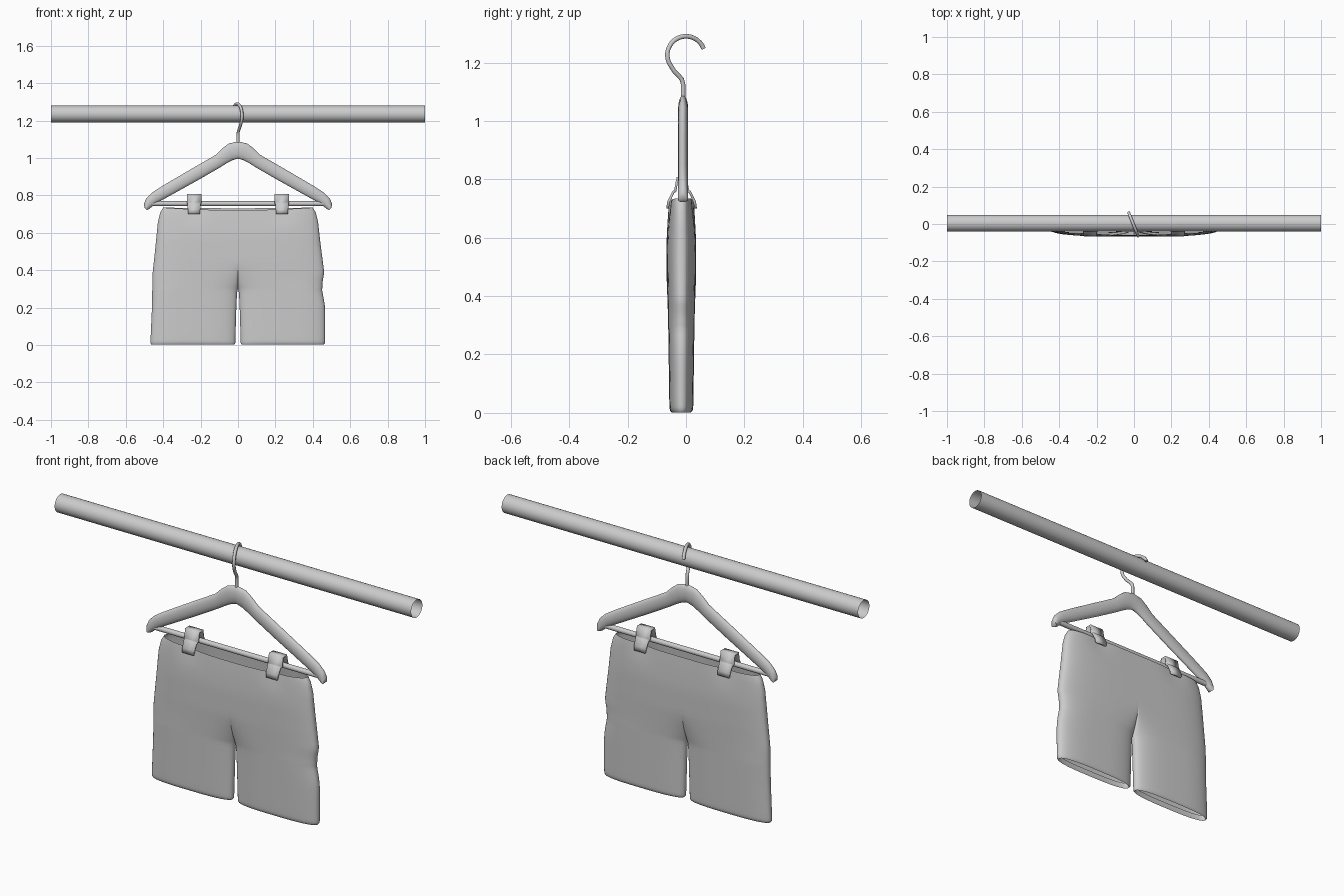
import bpy, bmesh, math
from mathutils import Vector

if "Cube" in bpy.data.objects:
    bpy.data.objects.remove(bpy.data.objects["Cube"])

YC = -0.01  # plane of the hanger


def lerp_table(table, v):
    """Piecewise-linear lookup in [(key, value), ...] with rising keys."""
    if v <= table[0][0]:
        return table[0][1]
    for (a, p), (b, q) in zip(table, table[1:]):
        if v <= b:
            return p + (q - p) * (v - a) / (b - a)
    return table[-1][1]


def finish(name, bm, merge=True, angle=40):
    if merge:
        bmesh.ops.remove_doubles(bm, verts=bm.verts, dist=0.0004)
    bmesh.ops.recalc_face_normals(bm, faces=bm.faces)
    me = bpy.data.meshes.new(name)
    bm.to_mesh(me)
    bm.free()
    ob = bpy.data.objects.new(name, me)
    bpy.context.collection.objects.link(ob)
    bpy.ops.object.select_all(action='DESELECT')
    ob.select_set(True)
    bpy.context.view_layer.objects.active = ob
    bpy.ops.object.shade_smooth_by_angle(angle=math.radians(angle))
    return ob


def loft(bm, rings, closed=True):
    rows = [[bm.verts.new(p) for p in r] for r in rings]
    for a, b in zip(rows, rows[1:]):
        n = len(a)
        for i in range(n if closed else n - 1):
            j = (i + 1) % n
            bm.faces.new((a[i], a[j], b[j], b[i]))
    return rows


# closet rod: open-ended tube
def ring_x(x, r, y, z, n=32):
    return [(x, y + r * math.cos(2 * math.pi * i / n), z + r * math.sin(2 * math.pi * i / n))
            for i in range(n)]


bm = bmesh.new()
loft(bm, [ring_x(-1, 0.045, 0.004, 1.235), ring_x(1, 0.045, 0.004, 1.235)])
finish("rod", bm)

# crossbar of the hanger
bm = bmesh.new()
for row in loft(bm, [ring_x(-0.47, 0.013, YC, 0.756, 16), ring_x(0.47, 0.013, YC, 0.756, 16)]):
    bm.faces.new(row)
finish("crossbar", bm)

# hanger body: elliptical sections between upper and lower outline points
pairs = [((0, 1.088), (0, 0.997)), ((0.05, 1.077), (0.03, 0.988)), ((0.085, 1.050), (0.06, 0.972)),
         ((0.12, 1.016), (0.10, 0.947)), ((0.25, 0.941), (0.22, 0.878)), ((0.40, 0.853), (0.375, 0.792)),
         ((0.46, 0.815), (0.43, 0.762)), ((0.49, 0.785), (0.455, 0.744)), ((0.503, 0.755), (0.475, 0.727)),
         ((0.50, 0.735), (0.487, 0.722))]
stations = [((-a, b), (-c, d)) for (a, b), (c, d) in reversed(pairs[1:])] + pairs
rings = []
for (ux, uz), (lx, lz) in stations:
    m = Vector(((ux + lx) / 2, YC, (uz + lz) / 2))
    h = Vector(((ux - lx) / 2, 0, (uz - lz) / 2))
    rings.append([m + h * math.cos(t) + Vector((0, 0.017 * math.sin(t), 0))
                  for t in (2 * math.pi * i / 20 for i in range(20))])
bm = bmesh.new()
rows = loft(bm, rings)
bm.faces.new(rows[0])
bm.faces.new(rows[-1])
finish("hanger_body", bm, False, 60)

# wire hook: stem, bend, then an arc, turned slightly about z
path = [(YC, 1.07), (YC, 1.10), (YC, 1.125), (-0.014, 1.142), (-0.026, 1.156), (-0.040, 1.170)]
for i in range(19):
    t = math.radians(218 - i * (218 - 20) / 18)
    path.append((0.064 * math.cos(t), 1.226 + 0.064 * math.sin(t)))
cu = bpy.data.curves.new("hook", 'CURVE')
cu.dimensions = '3D'
cu.bevel_depth = 0.008
cu.bevel_resolution = 3
cu.use_fill_caps = True
sp = cu.splines.new('POLY')
sp.points.add(len(path) - 1)
for p, (y, z) in zip(sp.points, path):
    p.co = (-0.4 * (y - YC), y, z, 1)
sp.use_smooth = True
bpy.context.collection.objects.link(bpy.data.objects.new("hook", cu))

# clips: folded strips straddling the crossbar
half = [(0.048, 0.700, 0.031), (0.045, 0.722, 0.033), (0.028, 0.757, 0.036),
        (0.022, 0.760, 0.039), (0.014, 0.805, 0.039)]
strip = [(-d, z, w) for d, z, w in half] + list(reversed(half))
for side, label in ((-1, "left"), (1, "right")):
    bm = bmesh.new()
    loft(bm, [[(side * 0.235 - w, YC - 0.005 + d, z), (side * 0.235 + w, YC - 0.005 + d, z)]
              for d, z, w in strip], closed=False)
    ob = finish(label + "_clip", bm, True, 20)
    mod = ob.modifiers.new("thickness", 'SOLIDIFY')
    mod.thickness = 0.009
    mod.offset = 0

# shorts: flattened waist tube that pinches into two open legs
CROTCH = 0.30
width = {1: [(0, 0.462), (0.02, 0.466), (0.20, 0.466), (0.25, 0.458), (0.29, 0.450), (0.34, 0.452),
             (0.385, 0.461), (0.45, 0.453), (0.55, 0.440), (0.66, 0.428), (0.71, 0.415), (0.735, 0.400)],
         -1: [(0, 0.467), (0.02, 0.468), (0.20, 0.460), (0.38, 0.457), (0.50, 0.444),
              (0.66, 0.428), (0.71, 0.415), (0.735, 0.400)]}
thick = [(0, 0.037), (0.02, 0.041), (0.30, 0.045), (0.45, 0.050), (0.58, 0.051), (0.68, 0.046), (0.735, 0.042)]
levels = [0.735, 0.725, 0.71, 0.69] + [0.66 - 0.03 * i for i in range(7)] + \
         [0.45 - 0.02 * i for i in range(7)] + [0.32, 0.31, CROTCH, 0.29, 0.27, 0.24, 0.21, 0.18] + \
         [0.15, 0.12, 0.09, 0.06, 0.03, 0.018, 0.008]
N = 24


def section(side, z, shrink=0.0, lift=0.0):
    w = lerp_table(width[side], z) - shrink
    t0 = lerp_table(thick, z) - shrink
    gap = shrink + lerp_table([(0, 0.015), (0.2, 0.009), (0.285, 0.005), (CROTCH, 0)], z) \
        if z < CROTCH else 0
    k = min(1, max(0, (0.46 - z) / (0.46 - CROTCH))) ** 2
    cx, hw = (w + gap) / 2, (w - gap) / 2
    top = max(0, (z - 0.64) / 0.095)
    ring = []
    for face in (-1, 1):
        for i in range(N + 1):
            u = i / N if face < 0 else 1 - i / N
            x = gap + (w - gap) * (1 - math.cos(math.pi * u)) / 2
            torso = max(0, 1 - (x / w) ** 4) ** (1 / 2.6)
            leg = max(0, 1 - min(1, abs(x - cx) / hw) ** 3) ** (1 / 2.4)
            t = t0 * (torso + (leg - torso) * k)
            t *= 1 - 0.18 * top * math.exp(-((x - 0.235) / 0.06) ** 2)
            sag = (0.014 if face < 0 else 0.004) * top * max(0, 1 - (x / w) ** 2)
            ring.append((side * x, -0.016 + face * t, z - sag + lift))
    return ring


bm = bmesh.new()
for side in (-1, 1):
    rings = [section(side, z) for z in levels]
    # rolled-in hem
    rings += [section(side, 0.008, 0.005, -0.006), section(side, 0.008, 0.009, -0.002),
              section(side, 0.02, 0.010, 0.01)]
    loft(bm, rings, closed=False)
finish("shorts", bm, True, 60)
